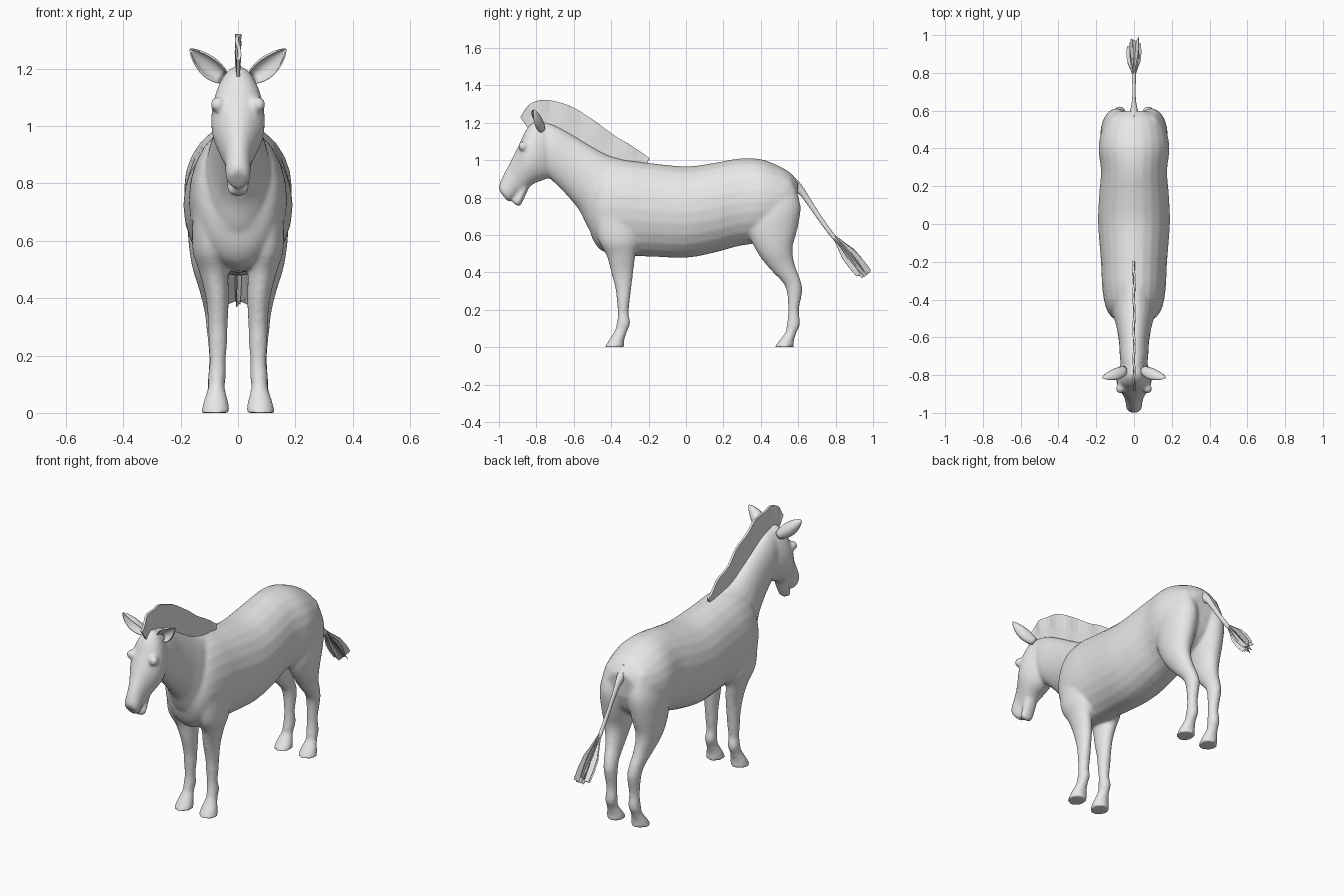
import bpy, bmesh, math, random
from mathutils import Vector

cube = bpy.data.objects.get("Cube")
if cube:
    bpy.data.objects.remove(cube, do_unlink=True)
random.seed(4)

coat = bpy.data.materials.new("light grey coat")
coat.use_nodes = True
grey = (0.8, 0.8, 0.8, 1)
coat.diffuse_color = grey
coat.node_tree.nodes["Principled BSDF"].inputs["Base Color"].default_value = grey


def spline(rows, steps):
    """Smooth interpolation through rows of numbers."""
    out = []
    for i in range(len(rows) - 1):
        a, b, c, d = (rows[max(0, min(len(rows) - 1, i + k))] for k in (-1, 0, 1, 2))
        for s in range(steps):
            t = s / steps
            out.append([q + 0.5 * t * (r - p + t * (2*p - 5*q + 4*r - u + t * (3*(q - r) + u - p)))
                        for p, q, r, u in zip(a, b, c, d)])
    out.append(list(rows[-1]))
    return out


def loft(bm, rows, side=1, sides=24, steps=4):
    """Closed tube; each row is y, z of two opposite rim points, half width, centre x."""
    rings = []
    for y1, z1, y2, z2, w, cx in spline([tuple(r) + (0,) * (6 - len(r)) for r in rows], steps):
        mid = Vector((side * cx, (y1 + y2) / 2, (z1 + z2) / 2))
        half = Vector((0, (y1 - y2) / 2, (z1 - z2) / 2))
        rings.append([bm.verts.new(mid + half * math.cos(a) + Vector((w * math.sin(a), 0, 0)))
                      for a in (2 * math.pi * k / sides for k in range(sides))])
    for r, q in zip(rings, rings[1:]):
        for k in range(sides):
            bm.faces.new((r[k], r[k - 1], q[k - 1], q[k]))
    bm.faces.new(rings[0])
    bm.faces.new(rings[-1])


def sheet(bm, grid):
    """Surface through a grid of points."""
    vs = [[bm.verts.new(p) for p in row] for row in grid]
    for r, q in zip(vs, vs[1:]):
        for k in range(len(r) - 1):
            bm.faces.new((r[k], r[k + 1], q[k + 1], q[k]))


def finish(bm, name, smooth=True):
    bmesh.ops.recalc_face_normals(bm, faces=bm.faces)
    me = bpy.data.meshes.new(name)
    bm.to_mesh(me)
    bm.free()
    me.materials.append(coat)
    for p in me.polygons:
        p.use_smooth = smooth
    ob = bpy.data.objects.new(name, me)
    bpy.context.collection.objects.link(ob)
    return ob


def thicken(ob, amount):
    m = ob.modifiers.new("thickness", 'SOLIDIFY')
    m.thickness = amount
    m.offset = 0


# Trunk, neck, head and legs, fused into one skin
bm = bmesh.new()
trunk = [(-.54, .74, -.52, .64, .05), (-.5, .88, -.49, .56, .115), (-.44, .98, -.44, .51, .15),
         (-.34, 1.0, -.34, .49, .168), (-.2, .985, -.2, .485, .175), (0, .967, 0, .478, .19),
         (.15, .985, .15, .505, .185), (.28, 1.008, .28, .54, .175), (.4, 1.005, .4, .56, .188),
         (.5, .967, .5, .6, .17), (.56, .93, .56, .66, .14), (.6, .88, .59, .74, .08)]
neck = [(-.25, .985, -.42, .6, .1), (-.4, 1.02, -.51, .62, .115), (-.5, 1.07, -.57, .73, .095),
        (-.6, 1.13, -.645, .82, .08), (-.7, 1.185, -.71, .885, .075), (-.77, 1.205, -.76, .93, .065)]
head = [(-.74, 1.19, -.69, .97, .055), (-.8, 1.21, -.72, .915, .078), (-.85, 1.17, -.77, .89, .093),
        (-.885, 1.1, -.81, .875, .09), (-.92, 1.03, -.845, .85, .07), (-.95, .97, -.87, .83, .053),
        (-.977, .92, -.9, .815, .045), (-.998, .87, -.935, .785, .043), (-1.0, .84, -.955, .78, .032)]
jaw = [(-.885, .88, -.84, .85, .04), (-.9, .825, -.868, .79, .038),
       (-.922, .79, -.885, .757, .036), (-.928, .775, -.905, .757, .024)]
for rows in (trunk, neck, head, jaw):
    loft(bm, rows)

front_leg = [(-.49, .75, -.26, .75, .055, .1), (-.47, .58, -.25, .58, .06, .1),
             (-.425, .49, -.27, .49, .05, .085), (-.4, .4, -.282, .4, .04, .072),
             (-.377, .31, -.293, .31, .034, .07), (-.37, .25, -.3, .25, .033, .07),
             (-.365, .18, -.307, .18, .028, .071), (-.37, .13, -.297, .13, .031, .073),
             (-.38, .09, -.312, .09, .029, .075), (-.407, .045, -.33, .04, .042, .077),
             (-.435, 0, -.33, 0, .051, .078)]
hind_leg = [(.38, .87, .57, .89, .05, .09), (.34, .73, .612, .76, .085, .09),
            (.335, .61, .598, .64, .08, .095), (.385, .5, .57, .53, .061, .1),
            (.455, .41, .582, .44, .044, .09), (.518, .345, .612, .36, .037, .08),
            (.54, .29, .622, .3, .035, .075), (.546, .2, .604, .2, .028, .073),
            (.543, .15, .61, .14, .03, .073), (.537, .11, .607, .11, .031, .075),
            (.532, .08, .592, .08, .03, .077), (.502, .04, .577, .035, .042, .078),
            (.472, 0, .577, 0, .051, .078)]
for side in (1, -1):
    loft(bm, front_leg, side)
    loft(bm, hind_leg, side)
    # Brow and eye swelling
    eye = bmesh.ops.create_uvsphere(bm, u_segments=16, v_segments=10, radius=.026)["verts"]
    bmesh.ops.translate(bm, verts=eye, vec=(side * .071, -.872, 1.075))
body = finish(bm, "body")
fuse = body.modifiers.new("fuse", 'REMESH')
fuse.mode = 'VOXEL'
fuse.voxel_size = .009
fuse.use_smooth_shade = True
relax = body.modifiers.new("relax", 'SMOOTH')
relax.factor = .5
relax.iterations = 7

# Cupped ears spreading sideways
bm = bmesh.new()
base, tip = Vector((.05, -.765, 1.17)), Vector((.167, -.815, 1.268))
across = Vector((.55, .2, -.62)).normalized()
cup = (tip - base).cross(across).normalized()
if cup.y > 0:
    cup = -cup
grid = []
for i in range(11):
    t = i / 10
    w = .034 * math.sin(math.pi * (.16 + .84 * t)) ** .75 + .001
    grid.append([base.lerp(tip, t) + across * w * math.sin(a) + cup * w * (.6 - 1.1 * math.cos(a))
                 for a in (math.radians(-100 + 20 * k) for k in range(11))])
sheet(bm, grid)
ears = finish(bm, "ears")
mirror = ears.modifiers.new("both sides", 'MIRROR')
thicken(ears, .005)

# Upright mane: thin wavy plate along the crest
bm = bmesh.new()
crest = [(-.84, 1.165, -.885, 1.23), (-.82, 1.19, -.84, 1.295), (-.77, 1.19, -.78, 1.32),
         (-.7, 1.17, -.7, 1.315), (-.6, 1.115, -.6, 1.28), (-.5, 1.055, -.49, 1.21),
         (-.4, 1.005, -.38, 1.13), (-.3, .98, -.28, 1.07), (-.215, .97, -.195, 1.01)]
grid = []
for i, (y1, z1, y2, z2) in enumerate(spline(crest, 3)):
    lean = .006 * math.sin(i * 1.3)
    grid.append([(lean * t, y1 + (y2 - y1) * t, z1 + (z2 - z1) * t) for t in (0, .5, 1)])
sheet(bm, grid)
thicken(finish(bm, "mane", False), .012)

# Slender tail
bm = bmesh.new()
loft(bm, [(.57, .92, .56, .82, .03), (.62, .865, .602, .82, .018), (.67, .785, .65, .76, .01),
          (.73, .692, .712, .672, .009), (.8, .595, .782, .58, .01), (.84, .55, .825, .535, .006)], sides=12)
finish(bm, "tail")

# Tail tuft: crossed flat hair cards fanning about the tail line
bm = bmesh.new()
start = Vector((0, .785, .6))
along = Vector((0, .175, -.215))
flat, lift = Vector((1, 0, 0)), Vector((0, .775, .632))
for i in range(6):
    roll = math.radians(30 * i)
    wide = flat * math.cos(roll) * .85 + lift * math.sin(roll)
    push = flat * random.uniform(-.012, .012) + lift * random.uniform(-.012, .012)
    length = random.uniform(.88, 1.04)
    sheet(bm, [[start + along * t * length + push * t + wide * w * s for s in (-1, 0, 1)]
               for t, w in ((0, .008), (.25, .022), (.5, .04), (.75, .042), (1, .036))])
thicken(finish(bm, "tail_tuft", False), .002)
